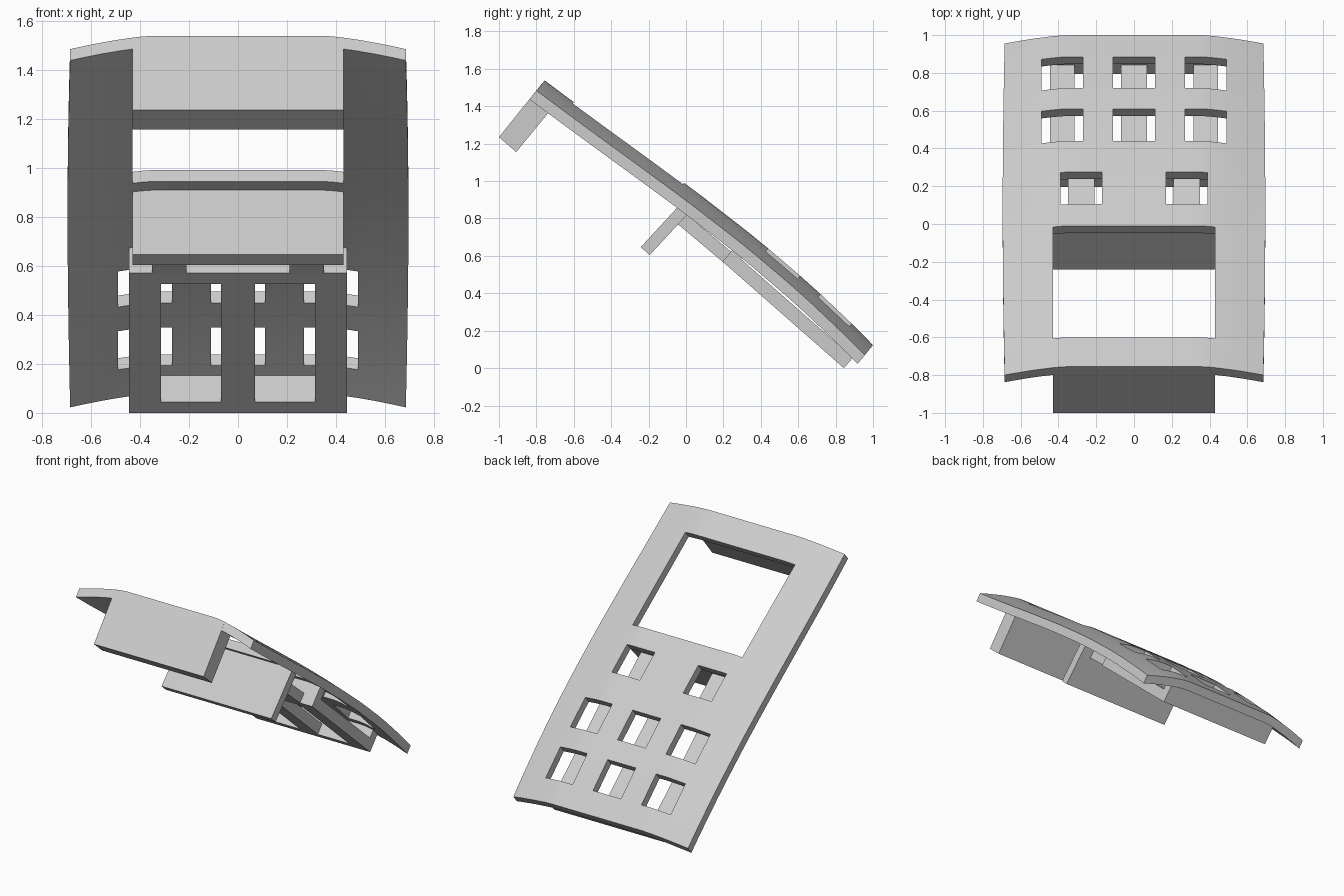
import bpy, bmesh
from mathutils import Vector

cube = bpy.data.objects.get("Cube")
if cube:
    bpy.data.objects.remove(cube, do_unlink=True)

grey = bpy.data.materials.new("light grey")
grey.use_nodes = True
grey.diffuse_color = (0.6, 0.6, 0.6, 1)
grey.node_tree.nodes["Principled BSDF"].inputs["Base Color"].default_value = (0.6, 0.6, 0.6, 1)


def add_object(name, bm):
    bmesh.ops.recalc_face_normals(bm, faces=bm.faces)
    mesh = bpy.data.meshes.new(name)
    bm.to_mesh(mesh)
    bm.free()
    mesh.materials.append(grey)
    ob = bpy.data.objects.new(name, mesh)
    bpy.context.collection.objects.link(ob)
    return ob


def prism(name, x0, x1, corners):
    """Extrude a side profile of (y, z) corners from x0 to x1."""
    bm = bmesh.new()
    face = bm.faces.new([bm.verts.new((x0, y, z)) for y, z in corners])
    new = bmesh.ops.extrude_face_region(bm, geom=[face])["geom"]
    bmesh.ops.translate(bm, vec=(x1 - x0, 0, 0),
                        verts=[v for v in new if isinstance(v, bmesh.types.BMVert)])
    return add_object(name, bm)


# Curved cover panel: surface rule, sides drooping along the panel normal
NORMAL = Vector((0, 0.634, 0.773))
FRONT, BACK, HALF = -0.755, 1.0, 0.685


def panel_point(x, y):
    z = 0.983 - 0.789 * y - 0.071 * y * y + 0.058 * y * (y + 0.758) * (1 - y)
    droop = 0.07 * (max(0, abs(x) - 0.35) / 0.335) ** 1.4
    if abs(x) == HALF:
        x *= 1.015 - 0.02 * (y - 0.12) ** 2
    return Vector((x, y, z)) - NORMAL * droop


# Openings as (x0, x1, y0, y1): screen window, two upper keys, six lower keys
holes = [(-0.43, 0.43, -0.6, -0.01)]
holes += [(c - 0.11, c + 0.11, 0.105, 0.275) for c in (-0.28, 0.28)]
holes += [(c - 0.11, c + 0.11, y0, y1) for c in (-0.38, 0, 0.38)
          for y0, y1 in ((0.44, 0.61), (0.72, 0.885))]

xs = {-HALF, HALF, -0.55, 0.55, -0.62, 0.62, -0.35, 0.35, 0.0}
ys = {FRONT, BACK, -0.4, -0.2, 0.36, 0.94}
for x0, x1, y0, y1 in holes:
    xs |= {round(x0, 3), round(x1, 3)}
    ys |= {y0, y1}
xs, ys = sorted(xs), sorted(ys)

bm = bmesh.new()
grid = [[bm.verts.new(panel_point(x, y)) for x in xs] for y in ys]
for j in range(len(ys) - 1):
    for i in range(len(xs) - 1):
        cx, cy = (xs[i] + xs[i + 1]) / 2, (ys[j] + ys[j + 1]) / 2
        if not any(a < cx < b and c < cy < d for a, b, c, d in holes):
            bm.faces.new((grid[j][i], grid[j][i + 1], grid[j + 1][i + 1], grid[j + 1][i]))
bmesh.ops.delete(bm, geom=[v for v in bm.verts if not v.link_faces], context='VERTS')
new = bmesh.ops.extrude_face_region(bm, geom=bm.faces[:], use_keep_orig=True)["geom"]
bmesh.ops.translate(bm, vec=NORMAL * -0.06,
                    verts=[v for v in new if isinstance(v, bmesh.types.BMVert)])
panel = add_object("cover_panel", bm)
bpy.context.view_layer.objects.active = panel
panel.select_set(True)
bpy.ops.object.shade_smooth_by_angle(angle=0.5)

# Walls hanging under the panel, before and behind the window
prism("top_wall", -0.43, 0.43, [(-1, 1.235), (-0.908, 1.155), (-0.692, 1.418), (-0.768, 1.524)])
prism("middle_wall", -0.43, 0.43, [(-0.242, 0.647), (-0.194, 0.604), (0.058, 0.877), (0.01, 0.92)])

# Two arms joining the middle wall to the key frame
for side, x in (("right", -0.28), ("left", 0.28)):
    prism(side + "_arm", x - 0.07, x + 0.07,
          [(-0.05, 0.775), (0.2, 0.565), (0.246, 0.618), (-0.004, 0.828)])


# Key frame: three rails between two end walls that reach the panel
def frame_block(name, x0, x1, s0, s1, depth):
    prism(name, x0, x1, [(0.195 + 0.751 * s + 0.66 * v, 0.57 - 0.66 * s + 0.751 * v)
                         for s, v in ((s0, 0), (s1, 0), (s1, depth), (s0, depth))])


WALL, LENGTH = 0.068, 0.864
frame_block("frame_upper_wall", -0.445, 0.445, 0, WALL, 0.155)
frame_block("frame_lower_wall", -0.445, 0.445, LENGTH - WALL, LENGTH, 0.145)
for name, x0, x1 in (("right", -0.445, -0.315), ("middle", -0.07, 0.07), ("left", 0.315, 0.445)):
    frame_block(name + "_rail", x0, x1, WALL, LENGTH - WALL, 0.075)
